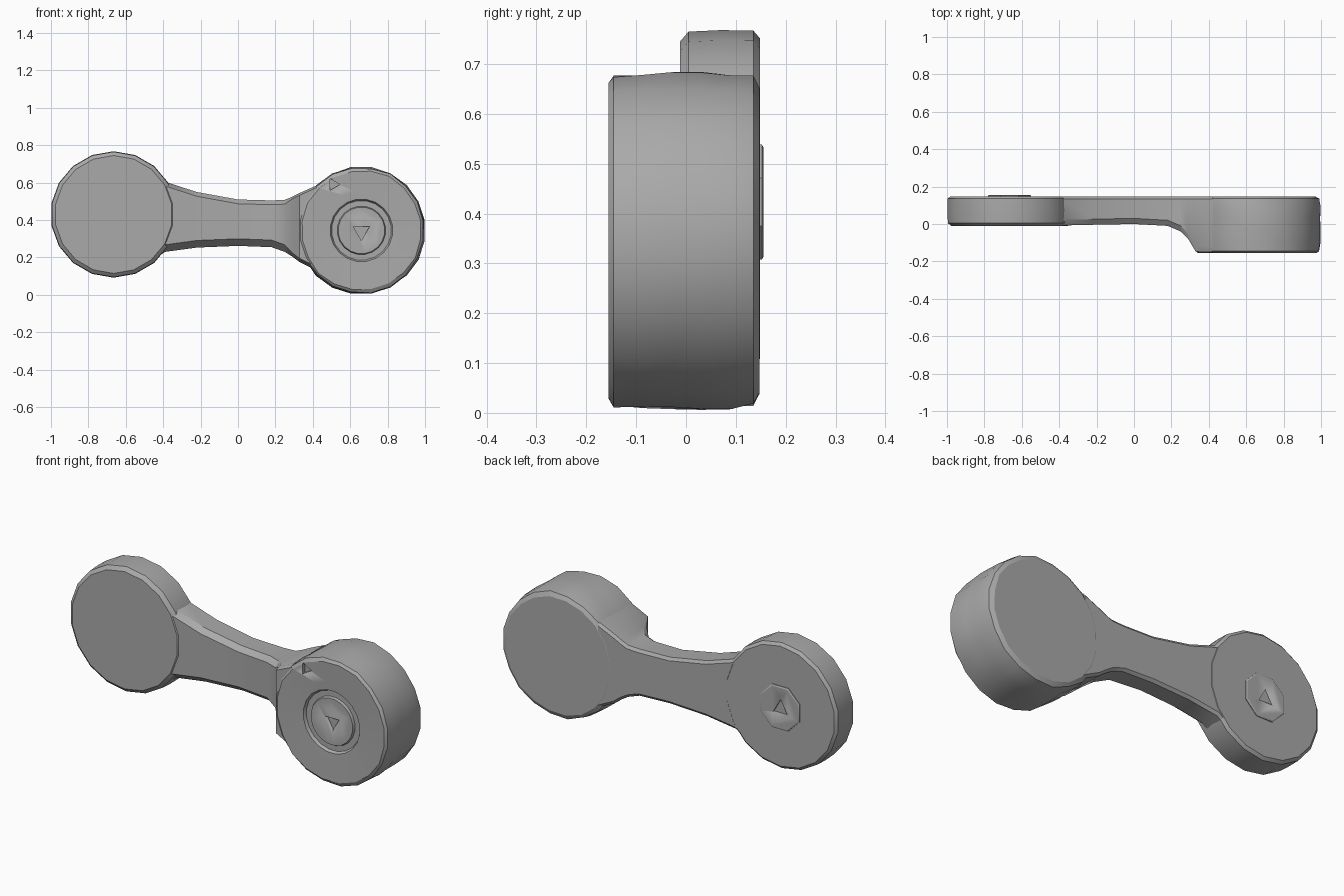
import bpy, bmesh, math, random
from mathutils import Vector

random.seed(4)
cube = bpy.data.objects.get("Cube")
if cube:
    bpy.data.objects.remove(cube)

steel = bpy.data.materials.new("grey metal")
steel.use_nodes = True
steel.diffuse_color = (0.4, 0.4, 0.4, 1)
steel.node_tree.nodes["Principled BSDF"].inputs["Base Color"].default_value = (0.4, 0.4, 0.4, 1)


def finish(bm, name, angle=30):
    bmesh.ops.recalc_face_normals(bm, faces=bm.faces)
    mesh = bpy.data.meshes.new(name)
    bm.to_mesh(mesh)
    bm.free()
    obj = bpy.data.objects.new(name, mesh)
    bpy.context.collection.objects.link(obj)
    mesh.materials.append(steel)
    bpy.ops.object.select_all(action='DESELECT')
    obj.select_set(True)
    bpy.context.view_layer.objects.active = obj
    bpy.ops.object.shade_smooth_by_angle(angle=math.radians(angle))
    return obj


def loft(name, rings, angle=30):
    """Skin a list of equally long point rings and cap both ends."""
    bm = bmesh.new()
    loops = [[bm.verts.new(p) for p in ring] for ring in rings]
    for a, b in zip(loops, loops[1:]):
        for i in range(len(a)):
            j = (i + 1) % len(a)
            bm.faces.new((a[i], a[j], b[j], b[i]))
    bm.faces.new(loops[0])
    bm.faces.new(loops[-1])
    return finish(bm, name, angle)


def turned(name, x, z, profile, sides, rough=0.0, angle=30):
    """Turn (radius, y) pairs around an axis along y, with optional worn rim."""
    rings = []
    for k, (r, y) in enumerate(profile):
        ring = []
        for i in range(sides):
            t = 2 * math.pi * (i + 0.5) / sides
            wear = random.uniform(-rough, 0) if r > 0.3 else 0
            ring.append((x + (r + wear) * math.cos(t), y, z + (r + wear) * math.sin(t)))
        rings.append(ring)
    return loft(name, rings, angle)


def cut_triangle(obj, x, y, z, size, turn):
    """Sink a shallow three-sided notch into a face."""
    ring = [Vector((x + size * math.cos(turn + a * math.tau / 3), 0,
                    z + size * math.sin(turn + a * math.tau / 3))) for a in range(3)]
    cutter = loft("notch_cutter", [[p + Vector((0, y + d, 0)) for p in ring] for d in (-0.02, 0.02)])
    cutter.hide_render = True
    mod = obj.modifiers.new("notch", 'BOOLEAN')
    mod.operation, mod.solver, mod.object = 'DIFFERENCE', 'EXACT', cutter
    bpy.context.view_layer.objects.active = obj
    bpy.ops.object.modifier_apply(modifier=mod.name)
    bpy.data.objects.remove(cutter)


# Thin round end on the right, lightly bevelled
thin_end = turned("thin_end", -0.665, 0.43,
                  [(0.315, -0.012), (0.335, 0.005), (0.338, 0.07), (0.337, 0.135), (0.322, 0.148)], 18)

# Thick round end on the left, with a worn rim and a sunken ring in front
thick_end = turned("thick_end", 0.66, 0.345,
                   [(0.125, -0.148), (0.13, -0.135), (0.16, -0.135), (0.168, -0.15),
                    (0.21, -0.152), (0.325, -0.156), (0.339, -0.145), (0.343, -0.09),
                    (0.344, -0.03), (0.344, 0.03), (0.343, 0.09), (0.336, 0.135), (0.315, 0.147)],
                   20, rough=0.007, angle=24)
cut_triangle(thick_end, 0.66, -0.148, 0.34, 0.05, -math.pi / 2)
cut_triangle(thick_end, 0.51, -0.155, 0.59, 0.035, 0)

# Octagonal pin head on the back of the thin end
pin_head = turned("pin_head", -0.665, 0.423, [(0.125, 0.14), (0.125, 0.152), (0.118, 0.156)], 8)
cut_triangle(pin_head, -0.67, 0.156, 0.42, 0.05, math.pi / 2)

# Waisted arm: (x, bottom, top, front), flaring forward into the thick end
stations = [(-0.56, 0.13, 0.69, -0.01), (-0.47, 0.175, 0.665, -0.01), (-0.39, 0.23, 0.605, -0.008),
            (-0.22, 0.253, 0.55, -0.004), (0.0, 0.262, 0.51, 0.0), (0.18, 0.255, 0.505, -0.01),
            (0.25, 0.23, 0.508, -0.04), (0.29, 0.205, 0.525, -0.08), (0.33, 0.175, 0.545, -0.148),
            (0.42, 0.13, 0.585, -0.15)]
rings = []
for x, low, high, front in stations:
    back = 0.146
    cut = 0.038 if -0.45 < x < 0.27 else 0.02
    rings.append([(x, front + 0.045, low), (x, back - 0.012, low), (x, back, low + 0.015),
                  (x, back, high - 0.015), (x, back - 0.012, high), (x, front + 0.03, high),
                  (x, front, high - cut * 0.6), (x, front, low + cut)])
loft("connecting_arm", rings, 28)
